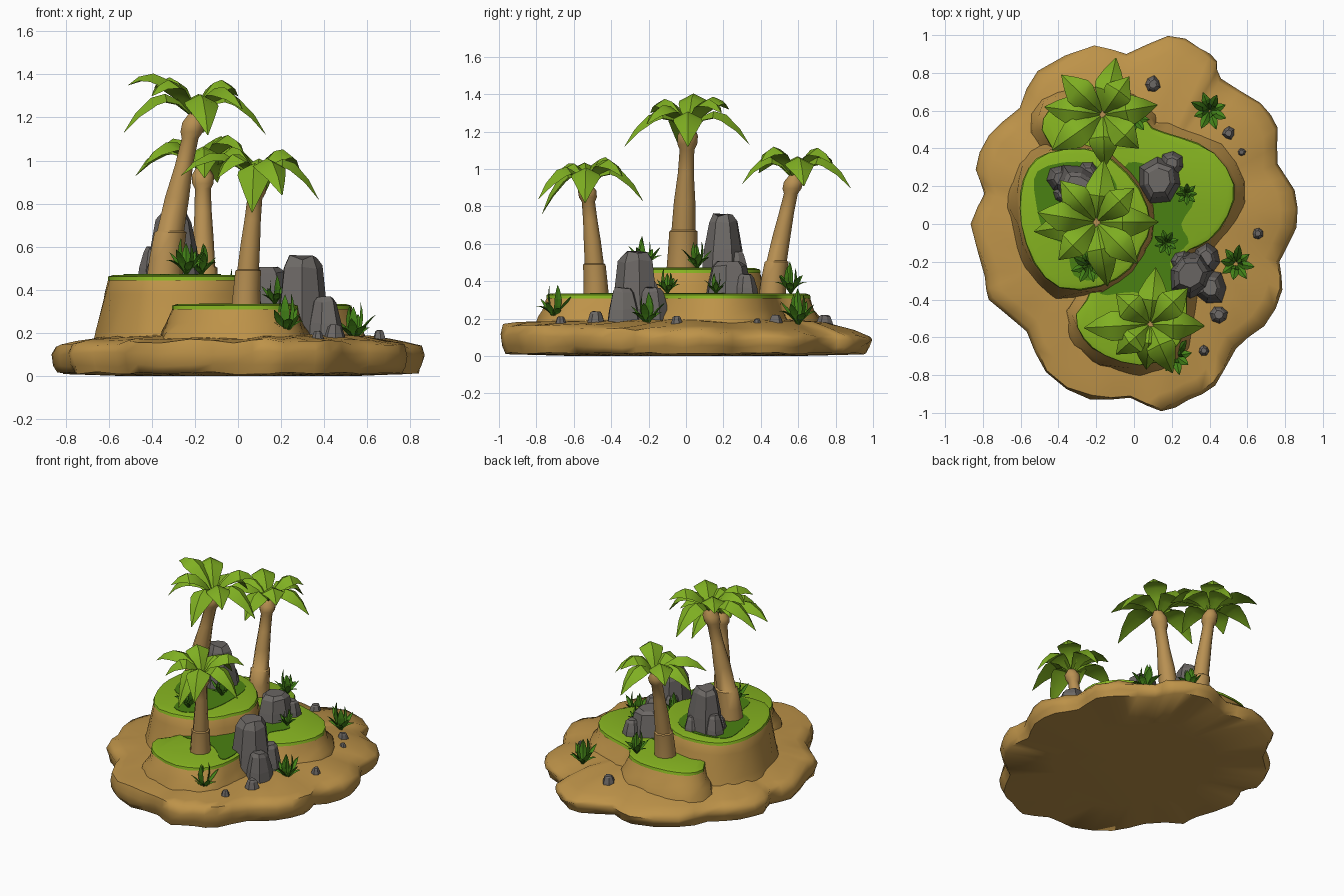
import bpy, bmesh, math, random
from mathutils import Vector

if "Cube" in bpy.data.objects:
    bpy.data.objects.remove(bpy.data.objects["Cube"])
random.seed(4)


def mat(name, r, g, b):
    m = bpy.data.materials.new(name)
    m.diffuse_color = (r, g, b, 1)
    m.use_nodes = True
    m.node_tree.nodes["Principled BSDF"].inputs["Base Color"].default_value = m.diffuse_color
    return m


SAND = mat("sand", .51, .29, .066)
BARK = mat("bark", .48, .28, .085)
LIME = mat("light grass", .24, .46, .015)
DARK = mat("dark grass", .068, .22, .006)
LEAF = mat("palm green", .215, .435, .016)
BUSH = mat("bush green", .058, .23, .009)
ROCK = mat("rock grey", .15, .138, .13)


def finish(bm, name, material, angle=None):
    bmesh.ops.recalc_face_normals(bm, faces=bm.faces[:])
    me = bpy.data.meshes.new(name)
    bm.to_mesh(me)
    bm.free()
    me.materials.append(material)
    ob = bpy.data.objects.new(name, me)
    bpy.context.collection.objects.link(ob)
    if angle:
        for p in me.polygons:
            p.use_smooth = True
        me.set_sharp_from_angle(angle=math.radians(angle))
    return ob


def loft(bm, rings):
    """Join closed rings with quads and cap both ends."""
    vs = [[bm.verts.new(p) for p in r] for r in rings]
    n = len(vs[0])
    for a, b in zip(vs, vs[1:]):
        for i in range(n):
            j = (i + 1) % n
            bm.faces.new((a[i], a[j], b[j], b[i]))
    bm.faces.new(vs[0][::-1])
    bm.faces.new(vs[-1])


def smooth_outline(pts, k=2):
    """Catmull-Rom refinement of a closed outline."""
    p = [Vector(q) for q in pts]
    n, out = len(p), []
    for i in range(n):
        a, b, c, d = p[i - 1], p[i], p[(i + 1) % n], p[(i + 2) % n]
        for s in range(k):
            t = s / k
            out.append(.5 * (2 * b + (c - a) * t + (2 * a - 5 * b + 4 * c - d) * t * t
                             + (3 * b - a - 3 * c + d) * t ** 3))
    return out


def offset(pts, d, z, jit=0):
    """Push a counter-clockwise outline outward by d at height z."""
    out = []
    for i, p in enumerate(pts):
        t = (pts[(i + 1) % len(pts)] - pts[i - 1]).normalized()
        e = d + random.uniform(-jit, jit)
        out.append(Vector((p.x + t.y * e, p.y - t.x * e, z)))
    return out


# Sandy island base with scalloped rim
shore = smooth_outline([
    (.18, 1), (-.04, .9), (-.21, .945), (-.51, .81), (-.61, .62), (-.77, .47), (-.84, .29),
    (-.8, .16), (-.865, 0), (-.79, -.28), (-.77, -.4), (-.57, -.57), (-.47, -.79), (-.23, -.93),
    (-.02, -.92), (.145, -.995), (.29, -.93), (.43, -.855), (.54, -.66), (.69, -.54), (.79, -.35),
    (.77, -.2), (.86, -.02), (.85, .18), (.76, .32), (.76, .51), (.67, .64), (.46, .77),
    (.44, .86), (.35, .94)])
rings = []
for s, z, tilt, jit in [(.6, 0, 0, 0), (.965, .015, 0, .006), (.985, .05, 0, .008), (1.0, .095, -.015, .01),
                        (.98, .135, -.03, .01), (.9, .155, -.02, .008), (.75, .18, 0, .008), (.5, .2, 0, 0)]:
    rings.append([Vector((p.x * k, p.y * k, max(0, z + tilt * p.y + random.uniform(-jit, jit))))
                  for p in shore for k in [min(1, s + random.uniform(-jit, jit))]])
bm = bmesh.new()
loft(bm, rings)
finish(bm, "island_base", SAND, 60)


# Terraces: sand walls, grass caps and darker grass patches
def terrace(name, pts, top):
    o = smooth_outline(pts)
    bm = bmesh.new()
    loft(bm, [offset(o, .075, .14, .006), offset(o, .052, .21, .014), offset(o, .027, top - .08, .012),
              offset(o, .008, top - .02), offset(o, -.005, top)])
    finish(bm, name + "_wall", SAND, 60)
    bm = bmesh.new()
    loft(bm, [offset(o, .01, top - .016, .004), offset(o, .006, top + .002), offset(o, -.02, top + .01)])
    finish(bm, name + "_grass", LIME, 40)


def patch(name, pts, z):
    bm = bmesh.new()
    o = smooth_outline(pts, 3)
    loft(bm, [offset(o, 0, z), offset(o, 0, z + .006)])
    finish(bm, name, DARK)


terrace("lower_terrace", [
    (-.3, -.48), (-.26, -.6), (-.15, -.69), (.03, -.74), (.19, -.68), (.26, -.55), (.27, -.37),
    (.22, -.22), (.29, -.13), (.39, -.08), (.49, .05), (.52, .21), (.42, .37), (.24, .45), (.09, .5),
    (.03, .59), (-.1, .65), (-.3, .65), (-.44, .6), (-.48, .5), (-.4, .36), (-.35, .1), (-.2, -.3)], .325)
terrace("upper_terrace", [
    (-.59, .16), (-.59, 0), (-.52, -.2), (-.39, -.33), (-.18, -.32), (-.03, -.23), (.03, -.12),
    (.08, 0), (.02, .18), (-.12, .33), (-.26, .39), (-.45, .37), (-.55, .29)], .46)
patch("lower_dark_patch", [
    (-.18, -.37), (0, -.36), (.12, -.42), (.2, -.5), (.25, -.5), (.25, -.36), (.19, -.2), (.29, -.1),
    (.25, 0), (.32, .13), (.22, .22), (.05, .32), (-.05, .3), (0, .1), (-.05, -.2)], .332)
patch("upper_dark_patch", [
    (-.51, .28), (-.52, .12), (-.47, -.05), (-.36, -.12), (-.32, -.27), (-.2, -.29), (-.1, -.15),
    (-.08, .08), (-.12, .26), (-.3, .33)], .467)


def blade(bm, o, ang, ctrl, tip, width, fold):
    """Folded leaf along a quadratic curve given as (radius, height)."""
    d = Vector((math.cos(ang), math.sin(ang), 0))
    side = Vector((-d.y, d.x, 0))
    c, e = Vector(ctrl), Vector(tip)
    rings = []
    for t, w in [(0, .15), (.2, .6), (.42, .97), (.62, 1), (.84, .58), (1, .03)]:
        q = 2 * t * (1 - t) * c + t * t * e
        g = (2 * (1 - 2 * t) * c + 2 * t * e).normalized()
        up = d * -g.y + Vector((0, 0, g.x))
        p = o + d * q.x + Vector((0, 0, q.y))
        w *= width / 2
        rings.append([p + side * w - up * fold * w, p, p - side * w - up * fold * w,
                      p - up * fold * w * .75])
    loft(bm, rings)


# Palms: stepped, leaning trunk with a knob, plus arching leaves
def palm(name, base, top, r0, r1, leaves):
    b, t = Vector(base), Vector(top)
    h = t.z - b.z
    rings = []
    for f, r in [(-.06, r0 * 1.05), (.12, r0 * .95), (.28, r0 * .9), (.29, r0 * .76), (.5, r0 * .68),
                 (.7, r1 * 1.08), (.87, r1), (.91, r1 * 1.35), (.97, r1 * 1.4), (1.03, r1 * .8)]:
        k = max(f, 0) ** 1.25
        c = Vector((b.x + (t.x - b.x) * k, b.y + (t.y - b.y) * k, b.z + h * f))
        rings.append([c + Vector((math.cos(i * math.pi / 4.5), math.sin(i * math.pi / 4.5), 0)) * r
                      for i in range(9)])
    bm = bmesh.new()
    loft(bm, rings)
    finish(bm, name + "_trunk", BARK, 50)
    bm = bmesh.new()
    for x, y, dz in leaves:
        n = math.hypot(x, y)
        blade(bm, t, math.atan2(y, x), (.5 * n, .25 + .4 * max(dz, 0) + .3 * min(dz + .08, 0)),
              (n, dz), .155, .5)
    finish(bm, name + "_leaves", LEAF, 35)


palm("tall_palm", (-.345, -.02, .46), (-.2, .01, 1.2), .085, .04, [
    (.04, .33, -.07), (-.19, .22, .12), (-.31, .05, .15), (-.33, -.05, -.07), (-.2, -.2, .1),
    (.06, -.34, -.08), (.22, -.22, .04), (.33, .0, -.08), (.2, .18, .1)])
palm("back_palm", (-.16, .46, .33), (-.165, .58, .95), .072, .038, [
    (.07, .3, -.05), (-.22, .21, .06), (-.31, .04, -.02), (-.27, -.19, .03), (.01, -.28, -.03),
    (.19, -.18, .09), (.29, .05, -.04), (.14, .2, .08)])
palm("front_palm", (.035, -.48, .33), (.085, -.53, .9), .068, .036, [
    (.03, .3, -.07), (.2, .19, .06), (.29, -.01, -.08), (.12, -.26, -.06), (-.02, -.24, -.14),
    (-.18, -.16, .02), (-.35, -.02, .03), (-.18, .16, .08)])


# Rocks: faceted tapering chunks
def rock(bm, x, y, z0, z1, r, taper=.65, n=7):
    a0 = random.random() * 6
    h = z1 - z0
    jit = [random.uniform(.85, 1.12) for _ in range(n)]
    rings = []
    for f, s in [(0, 1.06), (.42, .93), (.88, taper * 1.02), (1, taper * .72)]:
        rings.append([Vector((x + r * s * jit[i] * math.cos(a0 + i * math.tau / n),
                              y + r * s * jit[i] * math.sin(a0 + i * math.tau / n),
                              z0 + h * f + (f > .3) * random.uniform(-.05, .02) * h))
                      for i in range(n)])
    loft(bm, rings)


for name, chunks in {
    "front_rocks": [(.3, -.27, .17, .555, .125, .75), (.4, -.34, .17, .37, .09), (.38, -.18, .17, .37, .085),
                    (.25, -.2, .25, .4, .07)],
    "upper_rocks": [(-.3, .2, .44, .76, .12, .68), (-.39, .24, .44, .6, .07), (-.24, .27, .44, .56, .06),
                    (-.38, .16, .44, .55, .05)],
    "side_rocks": [(.13, .23, .31, .51, .12, .75), (.2, .32, .31, .44, .065)],
    "pebbles": [(.1, .74, .15, .22, .045), (.5, .48, .15, .22, .038), (.57, .38, .15, .2, .025),
                (.655, -.05, .15, .215, .033), (.45, -.48, .15, .24, .055), (.37, -.67, .15, .21, .032)],
}.items():
    bm = bmesh.new()
    for c in chunks:
        rock(bm, *c)
    finish(bm, name, ROCK)

# Spiky bushes: outer spreading blades and inner upright ones
bm = bmesh.new()
for x, y, z, r in [(.4, .6, .16, .1), (.54, -.21, .16, .095), (.22, -.7, .19, .095), (.28, .16, .33, .06),
                   (.17, -.1, .33, .07), (-.24, -.22, .465, .09), (-.17, .06, .465, .08), (0, .56, .33, .085)]:
    a0 = random.random() * 6
    for i in range(11):
        inner = i > 7
        a = a0 + i * math.tau / (3 if inner else 8)
        k = random.uniform(.85, 1.1) * r
        high = 1.9 if inner else (.75 if i % 2 else 1.25)
        blade(bm, Vector((x, y, z)), a, (.35 * k, .9 * k), (k * (.3 if inner else 1), k * high), .45 * r, .4)
finish(bm, "bushes", BUSH)
